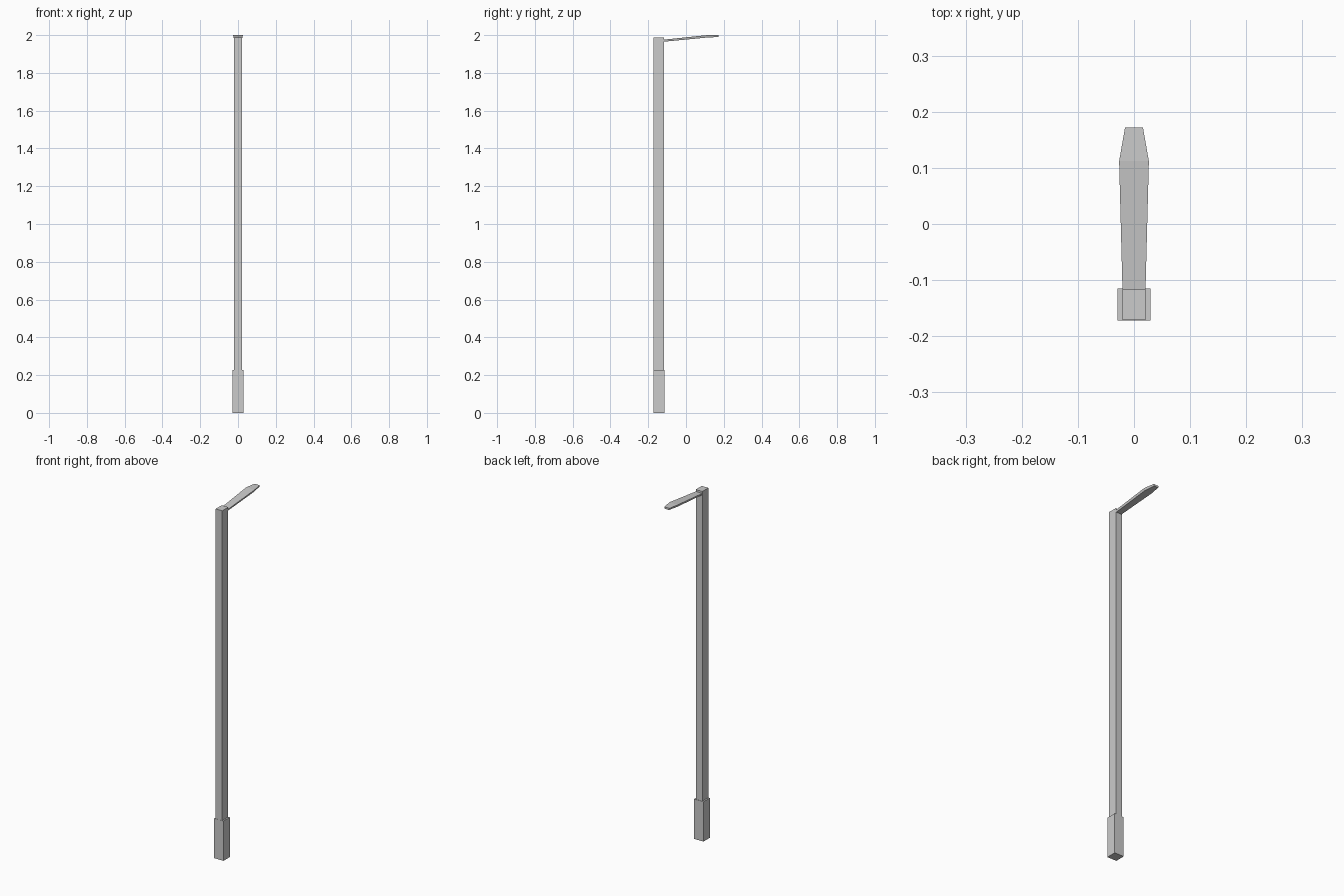
import bpy, bmesh

if "Cube" in bpy.data.objects:
    bpy.data.objects.remove(bpy.data.objects["Cube"])


def loft(name, sections):
    """Bridge four-cornered sections into a closed solid."""
    bm = bmesh.new()
    rings = [[bm.verts.new(p) for p in s] for s in sections]
    for a, b in zip(rings, rings[1:]):
        for i in range(4):
            j = (i + 1) % 4
            bm.faces.new((a[i], a[j], b[j], b[i]))
    bm.faces.new(rings[0])
    bm.faces.new(rings[-1])
    bmesh.ops.recalc_face_normals(bm, faces=bm.faces)
    mesh = bpy.data.meshes.new(name)
    bm.to_mesh(mesh)
    bm.free()
    obj = bpy.data.objects.new(name, mesh)
    bpy.context.collection.objects.link(obj)
    return obj


def box(name, hx, y0, y1, z0, z1):
    return loft(name, [[(-hx, y0, z), (hx, y0, z), (hx, y1, z), (-hx, y1, z)]
                       for z in (z0, z1)])


# Square base sleeve and slimmer post
box("base_sleeve", 0.029, -0.172, -0.115, 0, 0.226)
box("post", 0.0205, -0.171, -0.117, 0.226, 1.987)

# Flat lamp arm: y, top half width, bottom half width, bottom z, top z
arm = [(-0.118, 0.0205, 0.017, 1.965, 1.976),
       (0.112, 0.0265, 0.022, 1.987, 2.0),
       (0.172, 0.016, 0.013, 1.990, 2.0)]
loft("lamp_arm", [[(-b, y, z0), (b, y, z0), (t, y, z1), (-t, y, z1)]
                  for y, t, b, z0, z1 in arm])
